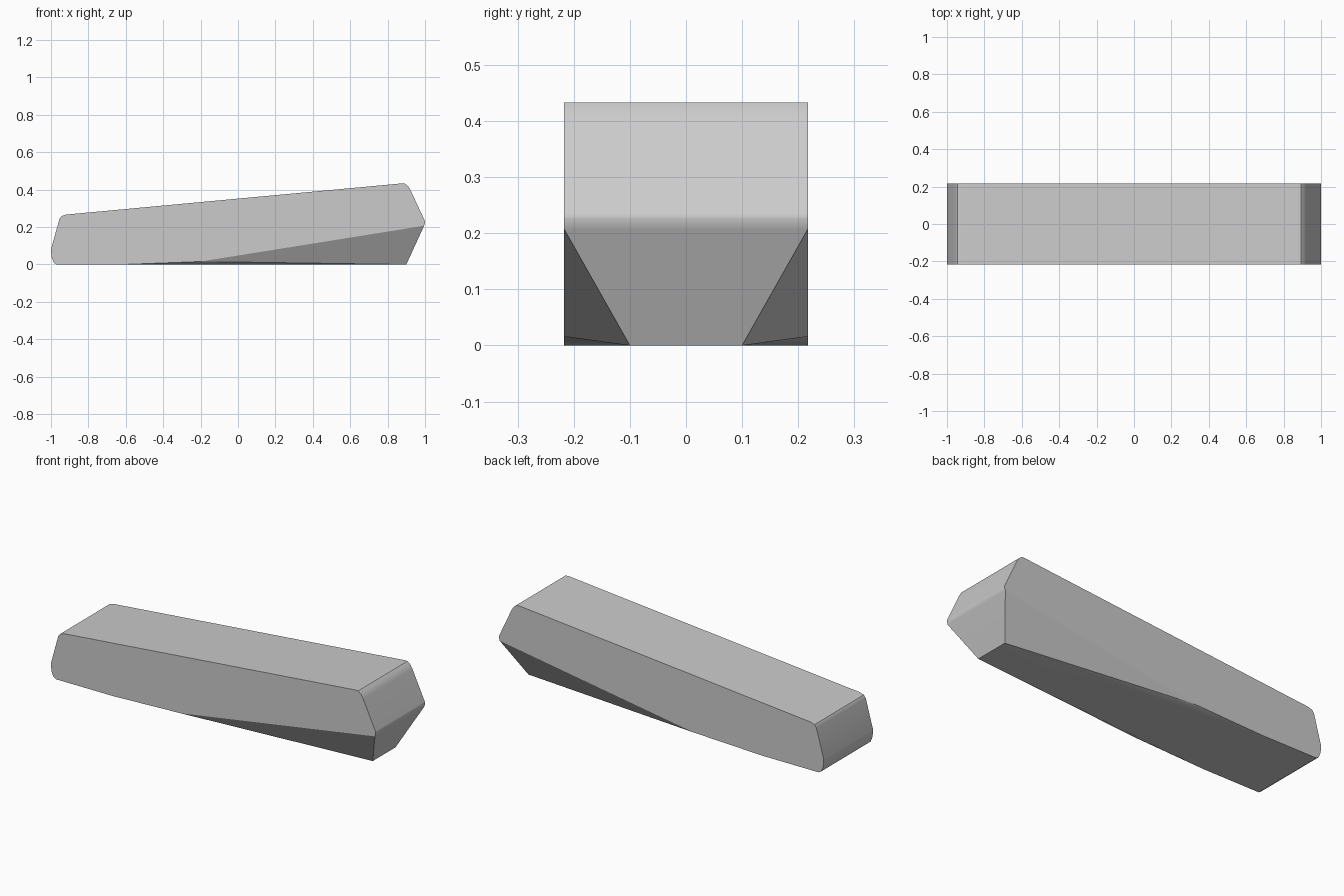
import bpy, bmesh
from math import radians

cube = bpy.data.objects.get("Cube")
if cube:
    bpy.data.objects.remove(cube, do_unlink=True)

HALF_WIDTH = 0.217
FOOT_HALF_WIDTH = 0.1

# Side outline (x, z): rounded low end, sloping top, rounded tall end, rising underside
outline = [
    (-0.62, 0), (-0.97, 0), (-0.985, 0.01), (-0.997, 0.04), (-1, 0.08),
    (-0.955, 0.243), (-0.943, 0.259), (-0.918, 0.267),
    (0.87, 0.433), (0.892, 0.433), (0.91, 0.418), (0.923, 0.396),
    (0.998, 0.236), (1, 0.225), (0.995, 0.207), (-0.2, 0.016),
]

# Grey paint
grey = bpy.data.materials.new("grey")
grey.use_nodes = True
grey.diffuse_color = (0.6, 0.6, 0.6, 1)
grey.node_tree.nodes["Principled BSDF"].inputs["Base Color"].default_value = grey.diffuse_color

# Convex bar: full-width outline on both sides plus a narrow foot at the tall end
bm = bmesh.new()
for side in (-1, 1):
    for x, z in outline:
        bm.verts.new((x, side * HALF_WIDTH, z))
    bm.verts.new((0.9, side * FOOT_HALF_WIDTH, 0))
bmesh.ops.convex_hull(bm, input=bm.verts[:])
bmesh.ops.dissolve_limit(bm, angle_limit=radians(0.3), verts=bm.verts[:], edges=bm.edges[:])
bmesh.ops.recalc_face_normals(bm, faces=bm.faces[:])

mesh = bpy.data.meshes.new("tapered_bar")
bm.to_mesh(mesh)
bm.free()
mesh.materials.append(grey)
bar = bpy.data.objects.new("tapered_bar", mesh)
bpy.context.collection.objects.link(bar)

# Smooth rounded ends, crisp side edges, flat large faces
bpy.ops.object.select_all(action="DESELECT")
bar.select_set(True)
bpy.context.view_layer.objects.active = bar
bpy.ops.object.shade_smooth_by_angle(angle=radians(27))
weighted = bar.modifiers.new("flat_large_faces", "WEIGHTED_NORMAL")
weighted.keep_sharp = True
